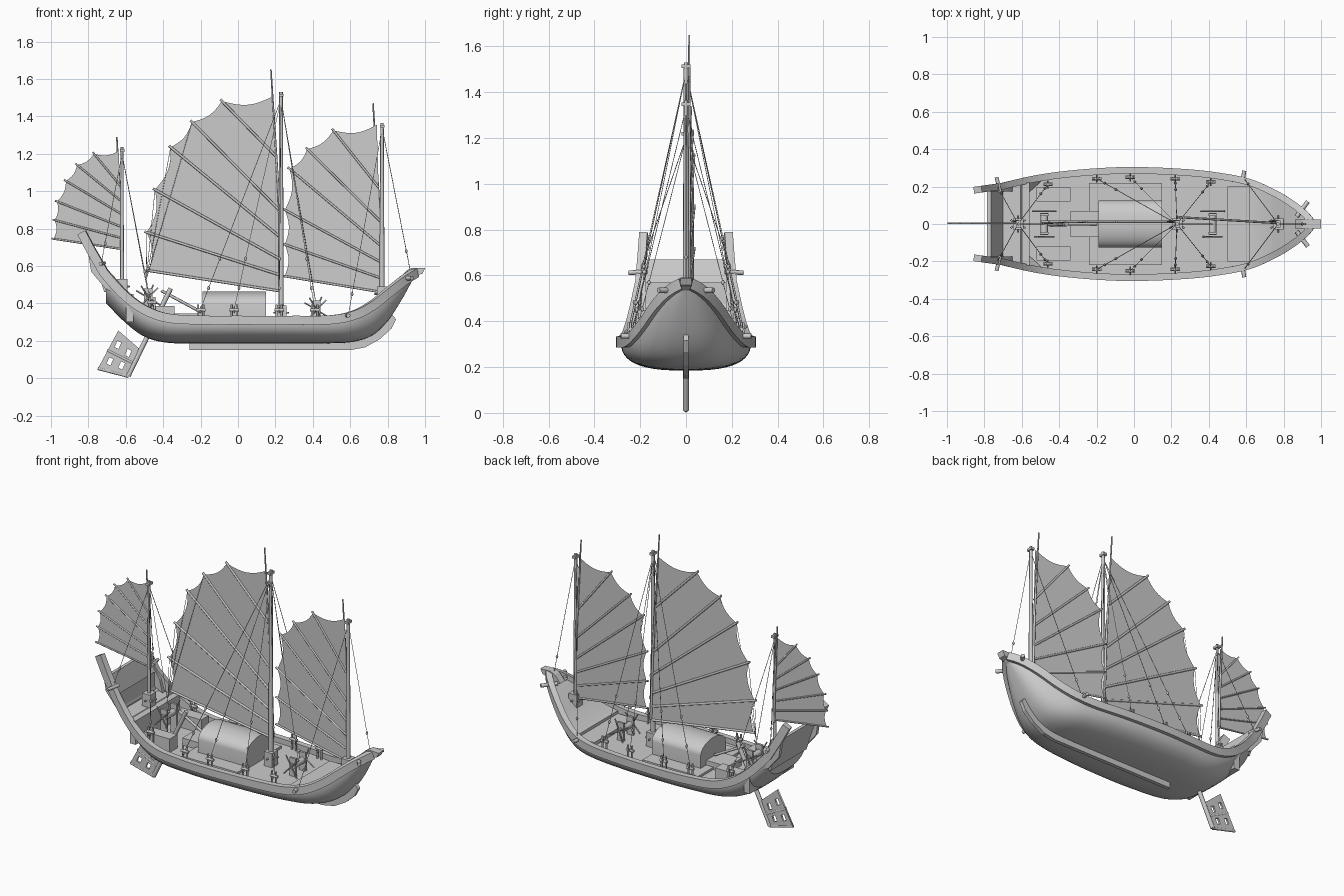
import bpy, math
from mathutils import Vector as V

if "Cube" in bpy.data.objects:
    bpy.data.objects.remove(bpy.data.objects["Cube"])

# ---------- helpers ----------
def mesh(name, verts, faces, mirror=False, smooth=False):
    me = bpy.data.meshes.new(name)
    me.from_pydata([tuple(v) for v in verts], [], faces)
    me.update()
    o = bpy.data.objects.new(name, me)
    bpy.context.collection.objects.link(o)
    if mirror:
        o.modifiers.new("mirror", 'MIRROR').use_axis = (False, True, False)
    if smooth:
        bpy.ops.object.select_all(action='DESELECT')
        o.select_set(True)
        bpy.context.view_layer.objects.active = o
        bpy.ops.object.shade_smooth_by_angle(angle=math.radians(40))
    return o

def prism(name, pts, y0, y1, mirror=False):
    n = len(pts)
    vs = [(x, y0, z) for x, z in pts] + [(x, y1, z) for x, z in pts]
    fs = [tuple(range(n)), tuple(range(2 * n - 1, n - 1, -1))]
    fs += [(i, i + n, (i + 1) % n + n, (i + 1) % n) for i in range(n)]
    return mesh(name, vs, fs, mirror)

def box(name, x0, x1, y0, y1, z0, z1, mirror=False):
    return prism(name, [(x0, z0), (x1, z0), (x1, z1), (x0, z1)], y0, y1, mirror)

def tubes(name, paths, res=2):
    """paths: list of (points, radius or radii)"""
    cu = bpy.data.curves.new(name, 'CURVE')
    cu.dimensions = '3D'
    cu.bevel_depth, cu.bevel_resolution, cu.use_fill_caps = 1, res, True
    for pts, r in paths:
        sp = cu.splines.new('POLY')
        sp.points.add(len(pts) - 1)
        for i, p in enumerate(pts):
            sp.points[i].co = (*p, 1)
            sp.points[i].radius = r[i] if isinstance(r, tuple) else r
    o = bpy.data.objects.new(name, cu)
    bpy.context.collection.objects.link(o)
    return o

# ---------- hull lines: x, half breadth, sheer height, bottom height ----------
ST = [(-.705, .20, .57, .40), (-.6, .225, .455, .295), (-.5, .245, .38, .222), (-.38, .262, .335, .19),
      (-.2, .278, .323, .186), (0, .285, .322, .185), (.3, .272, .322, .185), (.5, .247, .325, .187),
      (.62, .22, .35, .195), (.72, .178, .405, .23), (.8, .135, .47, .305), (.87, .088, .525, .41),
      (.92, .045, .56, .50), (.945, .015, .575, .55)]

def station(x):
    i = max(0, min(len(ST) - 2, sum(s[0] <= x for s in ST) - 1))
    a, b = ST[i], ST[i + 1]
    p, q = ST[max(i - 1, 0)], ST[min(i + 2, len(ST) - 1)]
    h = b[0] - a[0]
    t = (x - a[0]) / h
    out = []
    for k in (1, 2, 3):
        m0 = (b[k] - p[k]) / (b[0] - p[0]) * h
        m1 = (q[k] - a[k]) / (q[0] - a[0]) * h
        out.append((2*t**3 - 3*t*t + 1)*a[k] + (t**3 - 2*t*t + t)*m0 + (3*t*t - 2*t**3)*b[k] + (t**3 - t*t)*m1)
    return out

def width_at(x, z):
    b, s, k = station(x)
    f = max(0, min(1, (s - z) / (s - k)))
    return b * (1 - f ** 2.8) ** (1 / 2.8)

# Hull shell
NX, NA = 60, 24
xs = [-.705 + 1.65 * i / NX for i in range(NX + 1)]
vs, fs = [], []
for x in xs:
    b, s, k = station(x)
    for j in range(NA + 1):
        a = -math.pi / 2 + math.pi * j / NA
        vs.append((x, math.copysign(abs(math.sin(a)) ** (2 / 2.8) * b, a),
                   s - (s - k) * max(0, math.cos(a)) ** (2 / 2.8)))
w = NA + 1
for i in range(NX):
    for j in range(NA):
        fs.append((i*w + j, i*w + j + 1, (i+1)*w + j + 1, (i+1)*w + j))
fs += [tuple(range(w)), tuple(range(NX * w + w - 1, NX * w - 1, -1))]
mesh("hull", vs, fs, smooth=True)

# Decks
def deck(name, x0, x1, zf, n=14):
    vs = []
    for i in range(n + 1):
        x = x0 + (x1 - x0) * i / n
        y = width_at(x, zf(x)) - .003
        vs += [(x, -y, zf(x)), (x, y, zf(x))]
    mesh(name, vs, [(2*i, 2*i + 2, 2*i + 3, 2*i + 1) for i in range(n)])
deck("main_deck", -.58, .63, lambda x: .30)
deck("stern_deck", -.705, -.58, lambda x: .45 if x < -.6 else .44)
deck("fore_deck", .62, .94, lambda x: station(x)[1] - .012)
box("fore_step", .615, .63, -.2, .2, .295, .34)
box("fore_platform", .5, .62, -.2, .2, .295, .322)
box("stern_beam", -.60, -.56, -.222, .222, .30, .45)

# Gunwale rail swept along the sheer and up the stern wings
path = [V((-.825, .183, .785)), V((-.775, .19, .69))] + [V((x, station(x)[0], station(x)[1])) for x in xs]
vs, fs = [], []
for i, p in enumerate(path):
    t = (path[min(i + 1, len(path) - 1)] - path[max(i - 1, 0)]).normalized()
    side = t.cross(V((0, 0, 1))).normalized()
    up = side.cross(t)
    for a, c in ((-.02, -.036), (.016, -.036), (.016, .012), (-.02, .012)):
        q = p + side * a + up * c
        q.y = max(q.y, 0)
        vs.append(q)
for i in range(len(path) - 1):
    fs += [(4*i + j, 4*i + (j+1) % 4, 4*i + 4 + (j+1) % 4, 4*i + 4 + j) for j in range(4)]
mesh("gunwale", vs, fs + [(0, 1, 2, 3)], mirror=True, smooth=True)

# Stern wings, transom, beak, keel
prism("stern_wing", [(-.82, .78), (-.785, .57), (-.71, .48), (-.65, .45), (-.67, .53), (-.73, .62)], .175, .197, True)
prism("transom", [(-.70, .46), (-.715, .46), (-.785, .67), (-.765, .67)], -.18, .18)
prism("beak", [(.86, .53), (.90, .575), (.93, .59), (1.0, .588), (.985, .558), (.955, .55), (.92, .52)], -.024, .024)
prism("keel", [(-.26, .15), (.60, .15), (.68, .165), (.76, .21), (.82, .265), (.845, .315), (.825, .34),
               (.76, .32), (.66, .24), (.55, .2), (-.26, .2)], -.012, .012)

# Cabin with barrel roof and low deck platforms
roof = [(.125 * math.cos(math.pi * i / 16), .395 + .068 * math.sin(math.pi * i / 16)) for i in range(17)]
sec = [(.125, .30)] + roof + [(-.125, .30)]
n = len(sec)
mesh("cabin", [(x, y, z) for x in (-.19, .15) for y, z in sec],
     [(i, (i+1) % n, (i+1) % n + n, i + n) for i in range(n)] + [tuple(range(n)), tuple(range(2*n - 1, n - 1, -1))], smooth=True)
box("cabin_platform", -.24, .15, -.22, .22, .295, .315)
box("companion_step", -.34, -.19, -.07, .07, .295, .345)
box("stern_locker", -.52, -.34, .12, .195, .295, .385, True)

# Rudder: slanted blade with diamond holes, stock and tiller
cu = bpy.data.curves.new("rudder_blade", 'CURVE')
cu.dimensions, cu.fill_mode, cu.extrude = '2D', 'BOTH', .006
loops = [[(-.75, .05), (-.64, .255), (-.53, .16), (-.587, .003)]]
for x, z in ((-.642, .178), (-.587, .135), (-.685, .09), (-.622, .068)):
    loops.append([(x - .018, z - .012), (x + .003, z - .022), (x + .018, z + .012), (x - .003, z + .022)])
for lp in loops:
    sp = cu.splines.new('POLY')
    sp.points.add(3)
    sp.use_cyclic_u = True
    for pt, c in zip(sp.points, lp):
        pt.co = (*c, 0, 1)
ob = bpy.data.objects.new("rudder_blade", cu)
ob.rotation_euler.x = math.pi / 2
bpy.context.collection.objects.link(ob)
tubes("rudder_stock", [([(-.587, 0, .012), (-.36, 0, .48)], .013), ([(-.41, 0, .468), (-.2, 0, .355)], .008),
                       ([(-.75, 0, .052), (-.587, 0, .01)], .008), ([(-.70, 0, .15), (-.56, 0, .08)], .008)])

# Masts with base blocks, caps and slanted yards
for nm, x, z0, z1, r, yard in (("main", .23, .30, 1.53, .015, [(.235, .47), (.222, .9), (.176, 1.65)]),
                               ("fore", .77, .40, 1.365, .014, [(.765, .45), (.755, .9), (.722, 1.47)]),
                               ("mizzen", -.62, .44, 1.235, .011, [(-.622, .68), (-.63, .95), (-.648, 1.29)])):
    tubes(nm + "_mast", [([(x, 0, z0), (x, 0, z1)], (r, r * .65))])
    tubes(nm + "_yard", [([(a, .014, b) for a, b in yard], (.008, .007, .004))])
    box(nm + "_mast_step", x - .028, x + .028, -.03, .03, z0, z0 + .09)
    tubes(nm + "_pins", [([(x + .045 * math.cos(a), .045 * math.sin(a), z0 + .05),
                           (x - .045 * math.cos(a), -.045 * math.sin(a), z0 + .05)], .005) for a in (.5, 1.57, 2.64)])
    box(nm + "_mast_cap", x - .012, x + .012, -.02, .02, z1 - .025, z1 - .01)

# Fan sails: battens as (leech x, leech z, luff x, luff z), scalloped between
def sail(name, battens, y0, slope, r, scallop):
    xm = battens[0][2]
    P = lambda x, z: V((x, y0 + slope * (xm - x), z))
    vs, fs, rods = [], [], []
    for i in range(len(battens) - 1):
        A, B = battens[i], battens[i + 1]
        dx, dz = B[0] - A[0], B[1] - A[1]
        for s in range(9):
            u = s / 8
            d = scallop * math.sin(math.pi * u)
            vs += [P(A[0] + dx*u + dz*d, A[1] + dz*u - dx*d), P(A[2] + (B[2]-A[2])*u, A[3] + (B[3]-A[3])*u)]
            if s:
                k = len(vs)
                fs.append((k - 4, k - 3, k - 1, k - 2))
    for lx, lz, rx, rz in battens[:-1]:
        a, b = P(lx, lz), P(rx, rz)
        rods.append(([a + (a - b).normalized() * .012, b], r))
    mesh(name + "_sail", vs, fs, smooth=True)
    tubes(name + "_battens", rods)

MAIN = [(-.48, .575, .23, .465), (-.488, .78, .23, .55), (-.444, 1.008, .225, .637), (-.36, 1.235, .225, .755),
        (-.246, 1.37, .214, .905), (-.086, 1.482, .20, 1.19), (.188, 1.508, .188, 1.508)]
FORE = [(.25, .545, .765, .46), (.25, .715, .765, .535), (.25, .90, .765, .62), (.275, 1.12, .765, .707),
        (.37, 1.225, .76, .84), (.51, 1.325, .752, 1.02), (.742, 1.355, .742, 1.355)]
MIZZ = [(-.985, .745, -.622, .69), (-.98, .845, -.624, .75), (-.968, .945, -.625, .81), (-.92, 1.055, -.627, .88),
        (-.86, 1.14, -.628, .95), (-.77, 1.2, -.63, 1.03), (-.638, 1.215, -.638, 1.215)]
sail("main", MAIN, .012, 0, .007, .12)
sail("fore", FORE, .005, .06, .006, .12)
sail("mizzen", MIZZ, .004, 0, .005, .12)

# Rail winches, catheads and anchor beams on both sides
winch, cat, rope, blocks = [], [], [], []
for s in (-1, 1):
    for x in (-.46, -.2, -.02, .22, .41):
        y = s * (width_at(x, .31) - .035)
        z = .04 if x < -.4 else 0
        winch += [([(x + d, y, .30), (x + d, y, .395 + z)], .006) for d in (-.014, .014)]
        winch += [([(x - .025, y, .365 + z), (x + .025, y, .365 + z)], .009), ([(x, y - .02, .35 + z), (x, y + .02, .38 + z)], .004)]
        # shrouds
        top = V((-.62, 0, 1.2)) if x < -.4 else V((.23, 0, 1.49))
        foot = V((x, y, .37))
        rope.append(([foot, top], .0018))
        blocks += [foot.lerp(top, .1), foot.lerp(top, .24)]
    cat += [([(.578, s*.22, .335), (.59, s*.285, .335)], .011), ([(-.715, s*.17, .615), (-.735, s*.25, .612)], .01),
            ([(.87, s*.04, .535), (.93, s*.12, .535)], .012)]
    rope += [([(.59, s*.24, .34), (.77, 0, 1.33)], .0018), ([(-.73, s*.2, .62), (-.62, 0, 1.2)], .0018)]
    blocks += [V((.61, s*.215, .45)), V((-.71, s*.165, .72))]
tubes("rail_winches", winch)
tubes("catheads", cat)

# Stays and sheets
rope += [([(.92, 0, .58), (.77, 0, 1.34)], .0018), ([(.42, 0, .38), (.23, 0, 1.49)], .0018),
         ([(-.48, 0, .45), (-.62, 0, 1.2)], .0018)]
rope += [([(b[0], .012, b[1]), (-.49, 0, .53)], .0015) for b in MAIN[1:5]]
blocks += [V((.90, 0, .68))]
tubes("rigging", rope, 0)
tubes("blocks", [([p - V((0, 0, .011)), p, p + V((0, 0, .011))], (.003, .008, .003)) for p in blocks])

# Deck windlasses with handspikes
for nm, x, z in (("aft", -.48, .43), ("fore", .42, .365)):
    tubes(nm + "_windlass_drum", [([(x, -.06, z), (x, .06, z)], .02)])
    box(nm + "_windlass_post", x - .022, x + .022, .042, .056, .30, z + .05, True)
    tubes(nm + "_handspikes", [([(x - .075*math.cos(a), y, z - .075*math.sin(a)), (x + .075*math.cos(a), y, z + .075*math.sin(a))], .004)
                               for y, a in ((-.068, .8), (-.068, 2.1), (.068, 1.2), (.068, 2.6))])
